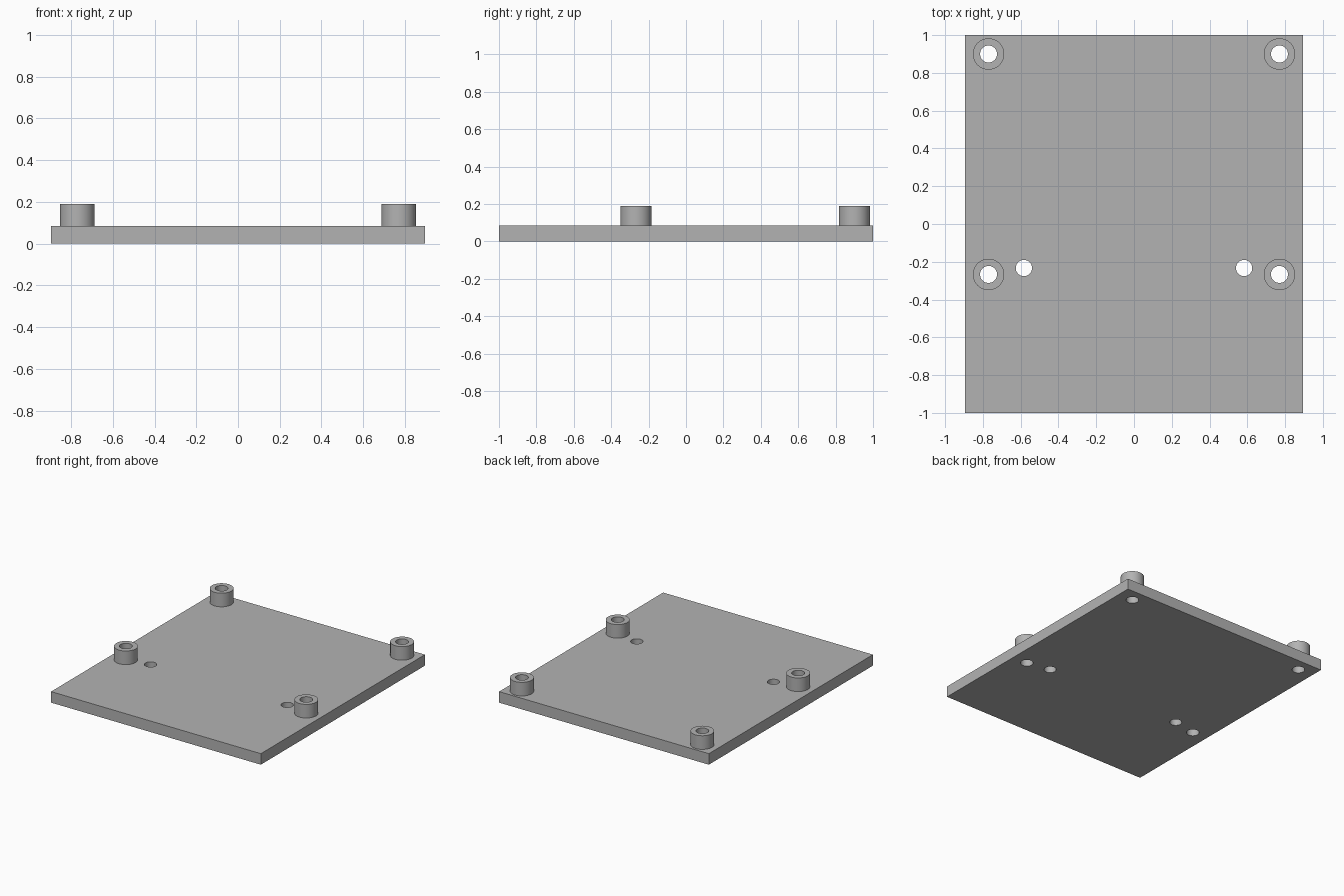
import bpy
import bmesh
from mathutils import Matrix

WIDTH, DEPTH, THICK, TOP = 1.79, 2.0, 0.085, 0.19
POST_X, POST_YS = 0.77, (0.9, -0.267)
POST_R, BORE_R = 0.083, 0.045
HOLE_X, HOLE_Y, HOLE_R = 0.583, -0.233, 0.043
SIDES = 48

if "Cube" in bpy.data.objects:
    bpy.data.objects.remove(bpy.data.objects["Cube"], do_unlink=True)

grey = bpy.data.materials.new("plain_grey")
grey.use_nodes = True
colour = (0.45, 0.45, 0.45, 1)
grey.diffuse_color = colour
grey.node_tree.nodes["Principled BSDF"].inputs["Base Color"].default_value = colour


def add_object(name, bm):
    mesh = bpy.data.meshes.new(name)
    bm.to_mesh(mesh)
    bm.free()
    mesh.materials.append(grey)
    obj = bpy.data.objects.new(name, mesh)
    bpy.context.collection.objects.link(obj)
    return obj


def add_cylinder(bm, x, y, radius, low, high):
    bmesh.ops.create_cone(bm, cap_ends=True, segments=SIDES, radius1=radius,
                          radius2=radius, depth=high - low,
                          matrix=Matrix.Translation((x, y, (low + high) / 2)))


def drill(obj, cutter):
    cut = obj.modifiers.new("drill", "BOOLEAN")
    cut.operation = "DIFFERENCE"
    cut.solver = "EXACT"
    cut.object = cutter


def smooth(obj):
    bpy.ops.object.select_all(action="DESELECT")
    obj.select_set(True)
    bpy.context.view_layer.objects.active = obj
    for mod in list(obj.modifiers):
        bpy.ops.object.modifier_apply(modifier=mod.name)
    bpy.ops.object.shade_smooth_by_angle()


# Cutter for the bores and the two small holes
bm = bmesh.new()
for side in (-1, 1):
    for y in POST_YS:
        add_cylinder(bm, side * POST_X, y, BORE_R, -0.1, TOP + 0.1)
    add_cylinder(bm, side * HOLE_X, HOLE_Y, HOLE_R, -0.1, TOP + 0.1)
cutter = add_object("hole_cutter", bm)
cutter.hide_render = True

# Base plate
bm = bmesh.new()
bmesh.ops.create_cube(bm, size=1, matrix=Matrix.Translation((0, 0, THICK / 2))
                      @ Matrix.Diagonal((WIDTH, DEPTH, THICK, 1)))
plate = add_object("base_plate", bm)
drill(plate, cutter)
smooth(plate)

# Hollow standoffs
for side, side_name in ((-1, "right"), (1, "left")):
    for y, end_name in zip(POST_YS, ("back", "front")):
        bm = bmesh.new()
        add_cylinder(bm, side * POST_X, y, POST_R, THICK, TOP)
        post = add_object(f"{end_name}_{side_name}_standoff", bm)
        drill(post, cutter)
        smooth(post)

bpy.data.objects.remove(cutter, do_unlink=True)
